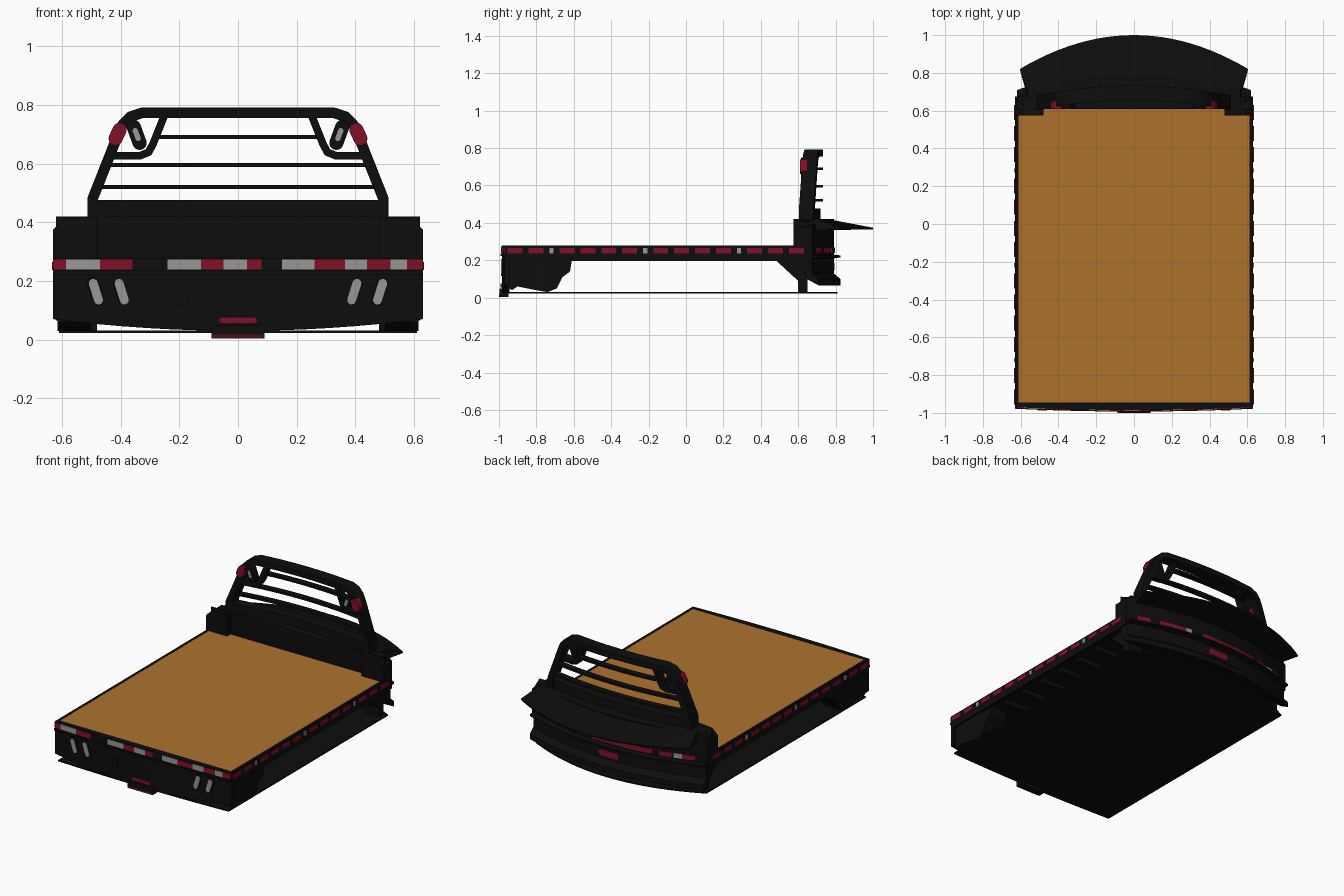
import bpy, bmesh, math
from mathutils import Vector

cube = bpy.data.objects.get("Cube")
if cube:
    bpy.data.objects.remove(cube)


def material(name, rgb):
    m = bpy.data.materials.new(name)
    m.use_nodes = True
    m.diffuse_color = (*rgb, 1)
    bsdf = m.node_tree.nodes["Principled BSDF"]
    bsdf.inputs["Base Color"].default_value = (*rgb, 1)
    bsdf.inputs["Roughness"].default_value = 0.7
    return m


BLACK = material("black paint", (0.004, 0.004, 0.004))
WOOD = material("wood deck", (0.42, 0.17, 0.027))
RED = material("red reflector", (0.22, 0.005, 0.02))
DARK_RED = material("dark red reflector", (0.07, 0.006, 0.01))
GREY = material("grey reflector", (0.32, 0.31, 0.3))


def loft(name, rings, mat):
    """Bridge matching rings of points and cap both ends."""
    bm = bmesh.new()
    loops = [[bm.verts.new(p) for p in ring] for ring in rings]
    n = len(loops[0])
    for a, b in zip(loops, loops[1:]):
        for i in range(n):
            j = (i + 1) % n
            bm.faces.new((a[i], a[j], b[j], b[i]))
    bm.faces.new(loops[0])
    bm.faces.new(loops[-1][::-1])
    bmesh.ops.recalc_face_normals(bm, faces=bm.faces)
    me = bpy.data.meshes.new(name)
    bm.to_mesh(me)
    bm.free()
    me.materials.append(mat)
    ob = bpy.data.objects.new(name, me)
    bpy.context.collection.objects.link(ob)
    bpy.context.view_layer.objects.active = ob
    bpy.ops.object.select_all(action='DESELECT')
    ob.select_set(True)
    bpy.ops.object.shade_smooth_by_angle(angle=math.radians(30))
    return ob


def across(name, x0, x1, section, mat, steps=16):
    """Sweep a (y, z) section that may change along x."""
    xs = [x0 + (x1 - x0) * i / steps for i in range(steps + 1)]
    return loft(name, [[(x, y, z) for y, z in section(x)] for x in xs], mat)


def box(name, x, y, z, mat):
    return across(name, *x, lambda _: rect(*y, *z), mat, 1)


def rect(y0, y1, z0, z1):
    return [(y0, z0), (y1, z0), (y1, z1), (y0, z1)]


def bow(x, half):
    return 1 - (x / half) ** 2


def rack_y(x):
    return 0.605 + 0.05 * bow(x, 0.51)


def tail_y(x):
    return -0.97 - 0.015 * bow(x, 0.63)


def back_y(x):
    return 0.67 + 0.12 * bow(x, 0.63)


def ribbon(name, path, half, depth, mat=BLACK):
    """Flat tube along an (x, z) path, following the bow of the rack."""
    pts = [Vector(p) for p in path]
    rings = []
    for i, p in enumerate(pts):
        d0 = (p - pts[max(i - 1, 0)]).normalized()
        d1 = (pts[min(i + 1, len(pts) - 1)] - p).normalized()
        t = (d0 + d1).normalized()
        n = Vector((-t.y, t.x)) * half / max(t.dot(d1 if d1.length else d0), 0.5)
        a, b = p + n, p - n
        ya, yb = rack_y(a.x), rack_y(b.x)
        rings.append([(a.x, ya, a.y), (a.x, ya + depth, a.y),
                      (b.x, yb + depth, b.y), (b.x, yb, b.y)])
    return loft(name, rings, mat)


def capsule(name, a, b, r, y0, y1, mat):
    """Rounded slot plate between two (x, z) points."""
    a, b = Vector(a), Vector(b)
    ang = math.atan2(b.y - a.y, b.x - a.x)
    ring = []
    for c, start in ((a, ang + math.pi / 2), (b, ang - math.pi / 2)):
        for k in range(9):
            t = start + math.pi * k / 8
            ring.append((c.x + r * math.cos(t), c.y + r * math.sin(t)))
    return loft(name, [[(x, y, z) for x, z in ring] for y in (y0, y1)], mat)


# Deck, frame and underframe
box("wood_deck", (-0.615, 0.615), (-0.95, 0.61), (0.255, 0.277), WOOD)
box("deck_frame", (-0.615, 0.615), (-0.95, 0.66), (0.225, 0.255), BLACK)
for i in range(7):
    y = -0.55 + i * 0.17
    box("cross_member", (-0.56, 0.56), (y, y + 0.03), (0.195, 0.226), BLACK)
across("bottom_plate", -0.61, 0.61,
       lambda x: rect(tail_y(x) + 0.005, 0.66 + 0.15 * bow(x, 0.61), 0.023, 0.031), BLACK)

# Tail panel with a bottom edge that dips in the middle
across("tail_panel", -0.63, 0.63,
       lambda x: rect(tail_y(x), -0.945, 0.07 - 0.04 * bow(x, 0.63), 0.278), BLACK)
across("tail_ledge", -0.63, 0.63,
       lambda x: rect(tail_y(x) - 0.008, -0.95, 0.222, 0.235), BLACK)
box("hitch_step", (-0.09, 0.09), (-0.998, -0.95), (0.004, 0.05), BLACK)
box("hitch_reflector", (-0.085, 0.085), (-1.0, -0.997), (0.004, 0.018), DARK_RED)
box("plate_recess", (-0.205, -0.17), (-0.99, -0.97), (0.115, 0.165), BLACK)
capsule("tail_center_light", (-0.055, 0.066), (0.055, 0.066), 0.011, -0.991, -0.98, RED)

for s in (-1, 1):
    # Side rails with reflective tape
    box("side_rail", (s * 0.612, s * 0.63), (-0.95, 0.62), (0.195, 0.278), BLACK)
    y = -0.955
    for i in range(16):
        w = 0.022 if i % 5 == 2 else 0.08
        box("side_tape", (s * 0.629, s * 0.634), (y, y + w), (0.237, 0.265),
            GREY if i % 5 == 2 else RED)
        y += w + 0.032
    # Wheel skirt behind the tail panel
    skirt = [(-0.96, 0.225), (-0.96, 0.06), (-0.93, 0.04), (-0.9, 0.06), (-0.8, 0.04),
             (-0.74, 0.03), (-0.69, 0.05), (-0.66, 0.11), (-0.62, 0.14), (-0.61, 0.2)]
    across("tail_skirt", s * 0.5, s * 0.615, lambda x: skirt, BLACK, 1)
    # Slanted tail lights
    for x in (0.387, 0.475):
        a, b = (s * x, 0.135), (s * (x + 0.018), 0.192)
        capsule("tail_light_rim", a, b, 0.021, -0.984, -0.965, BLACK)
        capsule("tail_light", a, b, 0.015, -0.988, -0.98, GREY)
    # Headboard shoulder, gusset and leg
    loft("shoulder_box", [[(s * x, y, z) for x, z in
                           ((0.48, 0.2), (0.63, 0.2), (0.63, 0.375), (0.59, 0.412), (0.48, 0.42))]
                          for y in (0.575, 0.675)], BLACK)
    gusset = [(0.48, 0.2), (0.6, 0.09), (0.6, 0.025), (0.65, 0.025), (0.65, 0.2)]
    across("support_leg", s * 0.48, s * 0.585, lambda x: gusset, BLACK, 1)
    # Rack posts, lamp brackets, lamps and markers
    ribbon("lamp_bracket", [(s * 0.25, 0.765), (s * 0.29, 0.665), (s * 0.305, 0.638),
                            (s * 0.335, 0.626), (s * 0.44, 0.626)], 0.013, 0.05)
    a, b = (s * 0.335, 0.67), (s * 0.355, 0.725)
    capsule("rack_lamp", a, b, 0.024, 0.615, 0.66, BLACK)
    capsule("rack_lamp_lens", (s * 0.34, 0.685), (s * 0.35, 0.712), 0.009, 0.611, 0.616, GREY)
    capsule("marker_light", (s * 0.403, 0.715), (s * 0.417, 0.685), 0.024, 0.609, 0.65, RED)

# Tail tape
tape = ((-0.63, -0.585, RED), (-0.585, -0.47, GREY), (-0.47, -0.36, RED),
        (-0.24, -0.126, GREY), (-0.126, -0.05, RED), (-0.05, 0.03, GREY),
        (0.03, 0.08, RED), (0.15, 0.26, GREY), (0.26, 0.365, RED),
        (0.365, 0.44, GREY), (0.44, 0.52, RED), (0.52, 0.575, GREY), (0.575, 0.63, RED))
for x0, x1, m in tape:
    across("tail_tape", x0, x1,
           lambda x: rect(tail_y(x) - 0.005, tail_y(x) + 0.004, 0.239, 0.273), m, 4)


# Headboard with bowed back wall and lower bumper
def headboard(x):
    b = back_y(x)
    return [(0.61, 0.42), (0.61, 0.19), (0.645, 0.1), (b + 0.035, 0.066),
            (b + 0.035, 0.1), (b, 0.13), (b, 0.21), (b + 0.035, 0.215),
            (b + 0.035, 0.226), (b, 0.23), (b, 0.42 - 0.045 * (abs(x) / 0.63) ** 6)]


across("headboard", -0.62, 0.62, headboard, BLACK, 24)
for x0, x1, m in ((-0.56, -0.48, RED), (-0.48, -0.43, GREY), (-0.42, -0.34, RED),
                  (-0.3, 0.12, RED), (0.2, 0.24, GREY), (0.24, 0.42, RED), (0.48, 0.56, RED)):
    across("back_tape", x0, x1,
           lambda x: rect(back_y(x) - 0.003, back_y(x) + 0.006, 0.238, 0.268), m, 8)
capsule("back_center_light", (-0.055, 0.165), (0.055, 0.165), 0.02, 0.78, 0.795, RED)

# Wind deflector fanning out behind the headboard
fan = []
for i in range(25):
    t = -1 + i / 12
    outer = 0.82 + 0.18 * (1 - t * t)
    fan.append([(t * 0.56, 0.66, 0.36), (t * 0.56, 0.66, 0.42),
                (t * 0.565, 0.71 + 0.06 * (1 - t * t), 0.418),
                (t * 0.605, outer, 0.374), (t * 0.605, outer, 0.365)])
loft("wind_deflector", fan, BLACK)

# Rack hoop, lower panel and bars
half = [(0.495, 0.41), (0.495, 0.48), (0.41, 0.695), (0.392, 0.733), (0.365, 0.76),
        (0.325, 0.773), (0.2, 0.773), (0.1, 0.773)]
hoop = half + [(0, 0.773)] + [(-x, z) for x, z in reversed(half)]
ribbon("rack_hoop", hoop, 0.018, 0.078)
across("rack_panel", -0.505, 0.505,
       lambda x: rect(rack_y(x), rack_y(x) + 0.065, 0.41, 0.476), BLACK)
for z, w in ((0.52, 0.475), (0.595, 0.445), (0.69, 0.28)):
    across("rack_bar", -w, w,
           lambda x: rect(rack_y(x) + 0.04, rack_y(x) + 0.078, z - 0.007, z + 0.007), BLACK)
